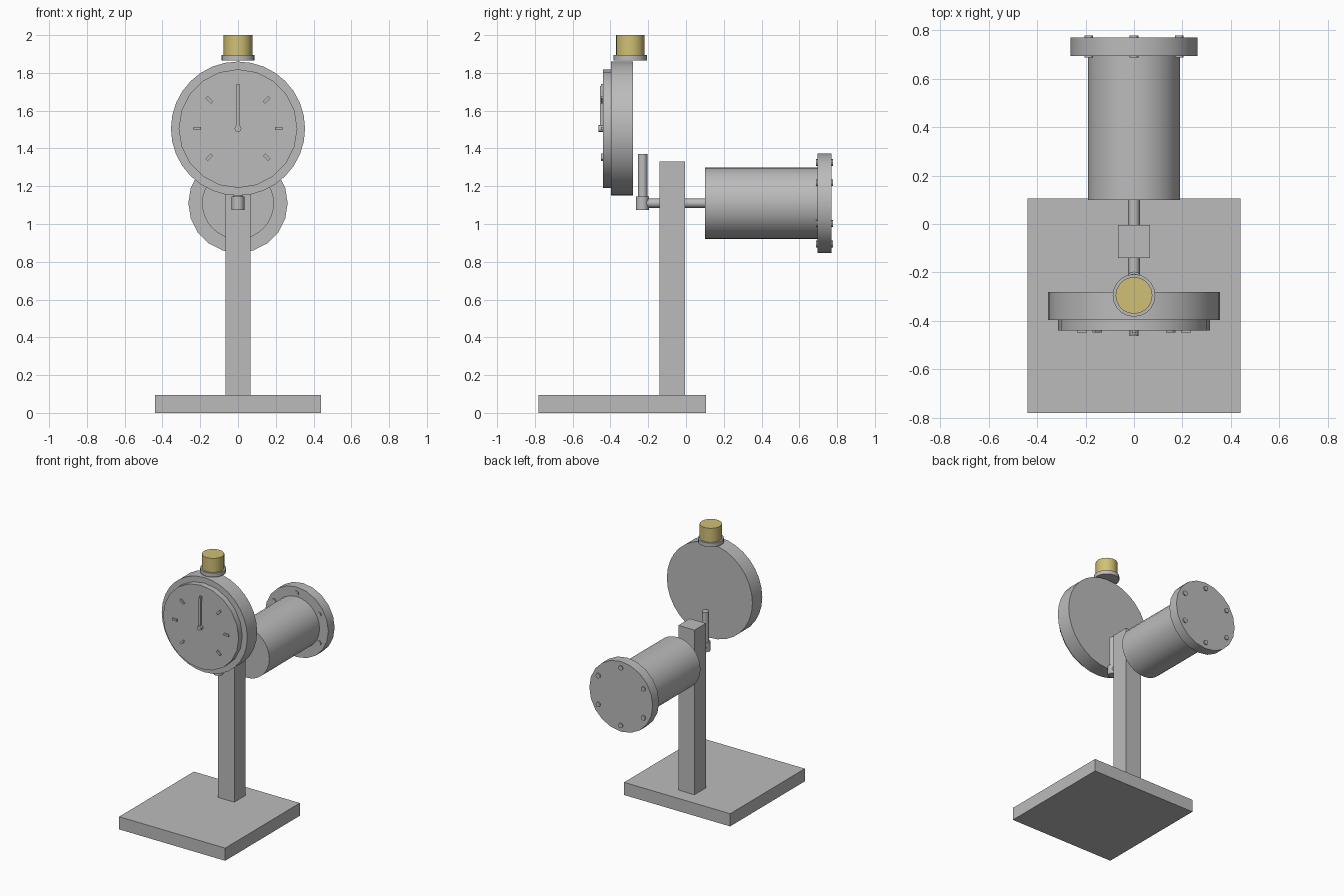
import bpy
import math
from mathutils import Matrix, Vector

if "Cube" in bpy.data.objects:
    bpy.data.objects.remove(bpy.data.objects["Cube"], do_unlink=True)


def material(name, color):
    mat = bpy.data.materials.new(name)
    mat.use_nodes = True
    mat.diffuse_color = color
    mat.node_tree.nodes["Principled BSDF"].inputs["Base Color"].default_value = color
    return mat


grey = material("grey metal", (0.5, 0.5, 0.5, 1))
brass = material("brass", (0.64, 0.53, 0.18, 1))


def finish(name, mat):
    obj = bpy.context.object
    obj.name = name
    obj.data.materials.append(mat)
    return obj


def box(name, low, high, mat=grey):
    low, high = Vector(low), Vector(high)
    bpy.ops.mesh.primitive_cube_add(size=1, location=(low + high) / 2)
    obj = finish(name, mat)
    obj.data.transform(Matrix.Diagonal((*(high - low), 1)))
    return obj


def cylinder(name, axis, start, end, radius, sides, x=0, other=0, mat=grey):
    """Round part along y (other = z) or along z (other = y)."""
    mid = (start + end) / 2
    spot = (x, mid, other) if axis == "y" else (x, other, mid)
    bpy.ops.mesh.primitive_cylinder_add(vertices=sides, radius=radius,
                                        depth=end - start, location=spot)
    obj = finish(name, mat)
    if axis == "y":
        obj.data.transform(Matrix.Rotation(math.pi / 2, 4, "X"))
    bpy.ops.object.shade_smooth_by_angle(angle=math.radians(30))
    return obj


# Stand
box("base_plate", (-0.44, -0.78, 0), (0.44, 0.105, 0.095))
box("post", (-0.067, -0.14, 0.095), (0.067, -0.005, 1.33))

# Motor housing, flange and bolts
AXLE_Z = 1.11
cylinder("housing", "y", 0.10, 0.70, 0.19, 32, other=AXLE_Z)
cylinder("flange", "y", 0.695, 0.77, 0.263, 20, other=AXLE_Z)
for i in range(6):
    a = math.radians(30 + 60 * i)
    cylinder(f"flange_bolt_{i + 1}", "y", 0.688, 0.778, 0.018, 12,
             x=0.216 * math.cos(a), other=AXLE_Z + 0.216 * math.sin(a))

# Axle, hub and upright stem
cylinder("axle", "y", -0.225, 0.12, 0.024, 16, other=AXLE_Z)
cylinder("hub", "z", 1.075, 1.145, 0.034, 12, other=-0.231)
cylinder("stem", "z", 1.12, 1.37, 0.025, 16, other=-0.23)

# Dial gauge
DIAL_Z = 1.505
cylinder("gauge_body", "y", -0.397, -0.28, 0.355, 32, other=DIAL_Z)
cylinder("dial_face", "y", -0.44, -0.39, 0.314, 20, other=DIAL_Z)
box("needle", (-0.008, -0.456, DIAL_Z), (0.008, -0.442, 1.73))
cylinder("needle_pivot", "y", -0.463, -0.435, 0.018, 12, other=DIAL_Z)

# Hour marks leave a gap at the bottom of the dial
for i in range(7):
    a = math.radians(-45 + 45 * i)
    mark = box(f"dial_mark_{i + 1}", (-0.02, -0.449, -0.008), (0.02, -0.435, 0.008))
    mark.location = (0.215 * math.cos(a), mark.location.y, DIAL_Z + 0.215 * math.sin(a))
    mark.rotation_euler.y = -a

# Top knob
cylinder("knob_collar", "z", 1.865, 1.895, 0.088, 20, other=-0.295)
cylinder("knob", "z", 1.895, 2.0, 0.076, 20, other=-0.295, mat=brass)
